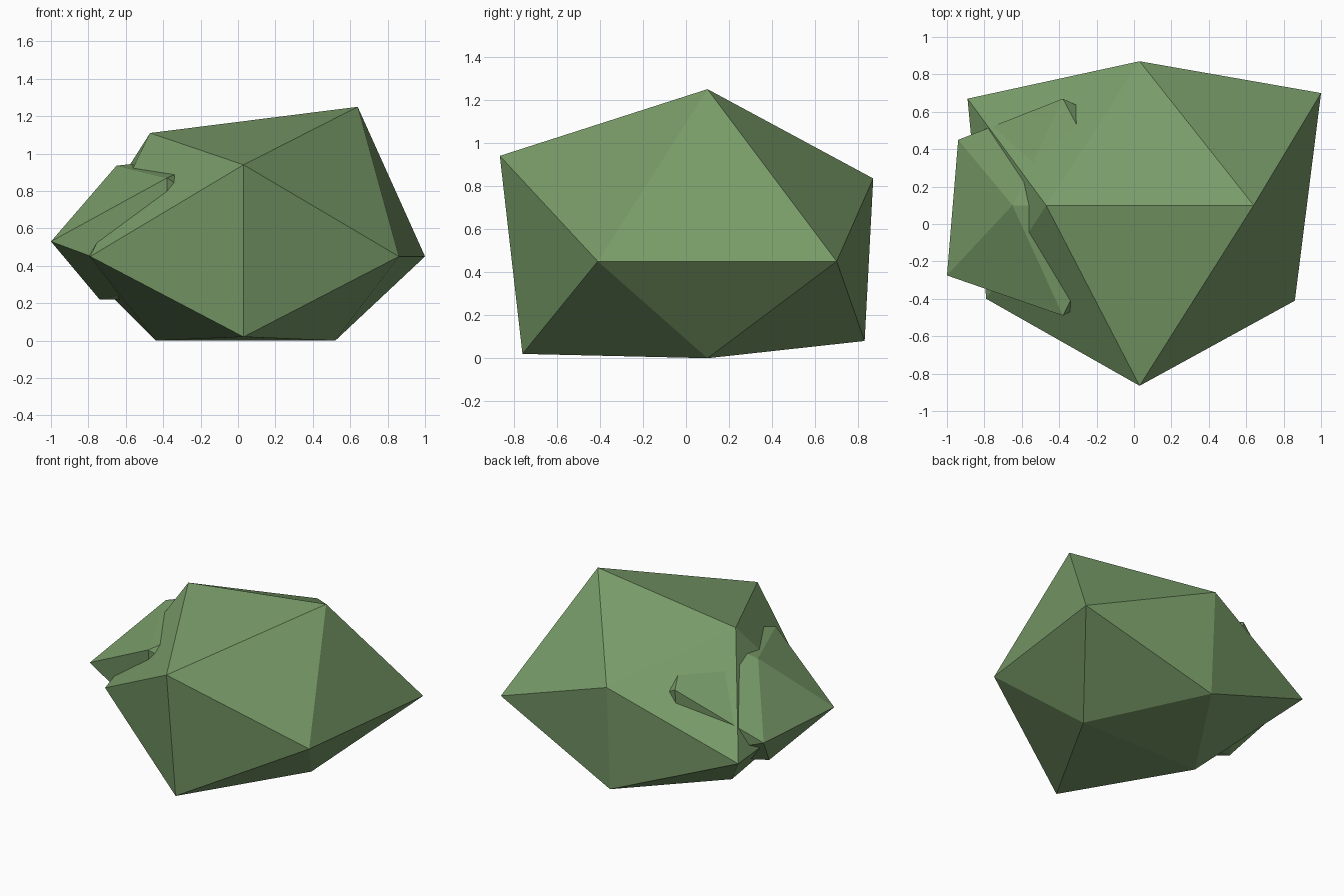
import bpy
import bmesh

default_cube = bpy.data.objects.get("Cube")
if default_cube:
    bpy.data.objects.remove(default_cube, do_unlink=True)


def make_material(name, colour):
    material = bpy.data.materials.new(name)
    material.use_nodes = True
    material.diffuse_color = colour
    material.node_tree.nodes["Principled BSDF"].inputs["Base Color"].default_value = colour
    return material


def faceted_clump(name, corners, material):
    """Twenty-sided uneven clump wrapped around its twelve corners."""
    mesh = bpy.data.meshes.new(name)
    bm = bmesh.new()
    for corner in corners:
        bm.verts.new(corner)
    bmesh.ops.convex_hull(bm, input=bm.verts[:])
    bmesh.ops.recalc_face_normals(bm, faces=bm.faces[:])
    for face in bm.faces:
        face.smooth = False
    bm.to_mesh(mesh)
    bm.free()
    mesh.materials.append(material)
    clump = bpy.data.objects.new(name, mesh)
    bpy.context.scene.collection.objects.link(clump)
    return clump


leaf_green = make_material("leaf green", (0.19, 0.33, 0.14, 1))

# Main clump: paired corners for the top, front, back, left, right and base
faceted_clump("large_leaf_clump", [
    (0.64, 0.1, 1.25), (-0.47, 0.1, 1.11),
    (0.03, -0.865, 0.94), (0.03, -0.76, 0.02),
    (0.03, 0.87, 0.835), (0.03, 0.83, 0.08),
    (1, 0.7, 0.45), (0.86, -0.41, 0.45),
    (-0.79, -0.4, 0.45), (-0.89, 0.67, 0.45),
    (0.52, 0.1, 0), (-0.44, 0.1, 0),
], leaf_green)

# Smaller clump, sunk into the right side of the main one
faceted_clump("small_leaf_clump", [
    (-0.08, 0.1, 1), (-0.65, 0.1, 0.935),
    (-0.38, -0.49, 0.87), (-0.38, -0.43, 0.3),
    (-0.38, 0.67, 0.85), (-0.38, 0.62, 0.35),
    (0.15, 0.42, 0.53), (0.15, -0.2, 0.53),
    (-1, -0.275, 0.53), (-0.94, 0.45, 0.53),
    (-0.1, 0.1, 0.22), (-0.74, 0.1, 0.22),
], leaf_green)
